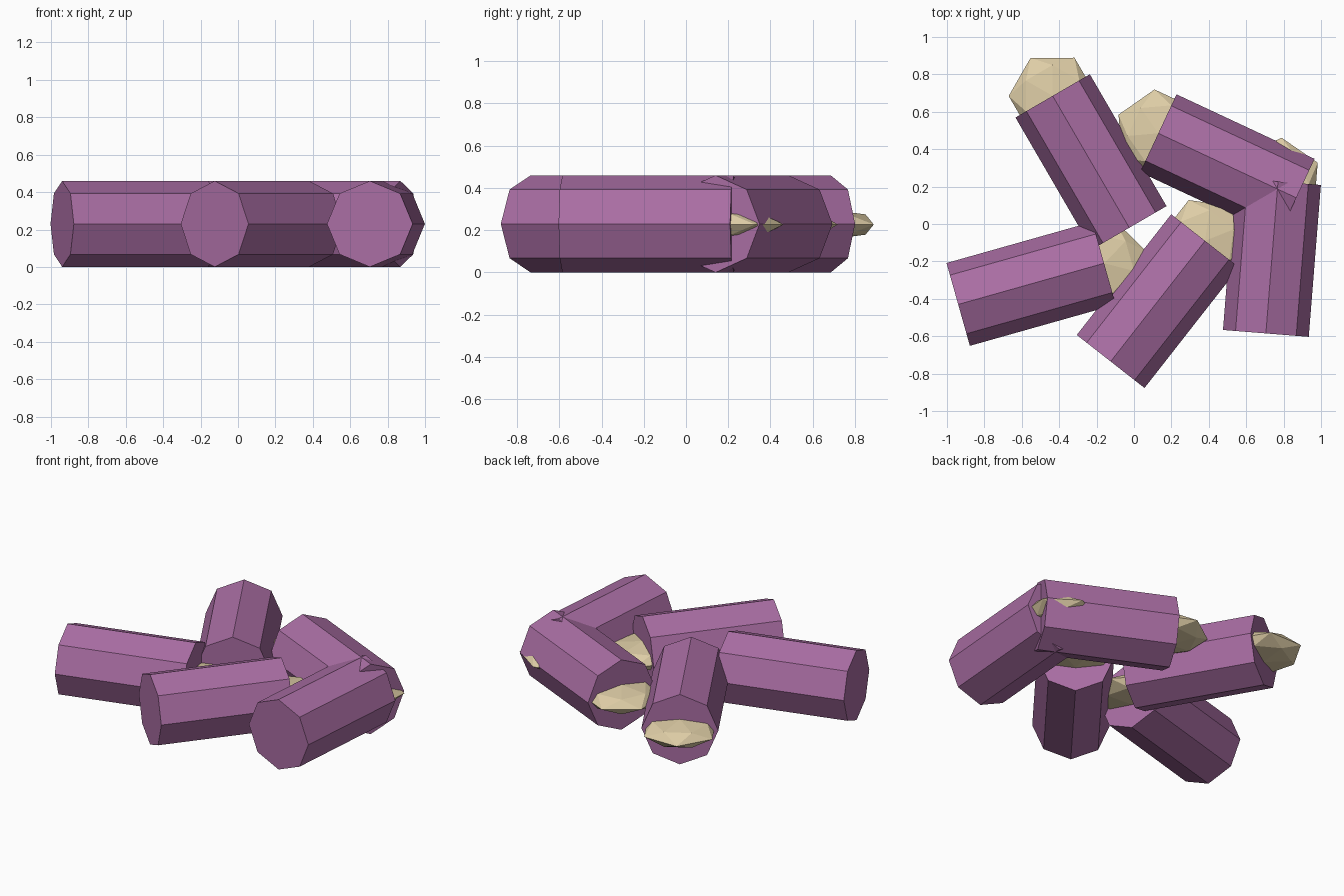
import bpy, bmesh
from math import sin, cos, pi, atan2, hypot
from mathutils import Matrix

if "Cube" in bpy.data.objects:
    bpy.data.objects.remove(bpy.data.objects["Cube"])

R = 0.23  # stick radius, also the height of every axis


def material(name, rgb):
    m = bpy.data.materials.new(name)
    m.diffuse_color = (*rgb, 1)
    m.use_nodes = True
    m.node_tree.nodes["Principled BSDF"].inputs["Base Color"].default_value = m.diffuse_color
    return m


purple = material("purple_paper", (0.40, 0.155, 0.37))
cream = material("cream_filling", (0.73, 0.61, 0.38))


def finish(name, bm, mat, matrix):
    bmesh.ops.recalc_face_normals(bm, faces=bm.faces)
    me = bpy.data.meshes.new(name)
    bm.to_mesh(me)
    bm.free()
    me.materials.append(mat)
    ob = bpy.data.objects.new(name, me)
    ob.matrix_world = matrix
    bpy.context.collection.objects.link(ob)


def stick(name, a, b):
    # Eight-sided closed tube lying from plain end a to filled end b
    length = hypot(b[0] - a[0], b[1] - a[1])
    turn = Matrix.Rotation(atan2(b[1] - a[1], b[0] - a[0]), 4, 'Z')
    bm = bmesh.new()
    rings = [[bm.verts.new((x, R * cos(i * pi / 4), R * sin(i * pi / 4)))
              for i in range(8)] for x in (0, length)]
    for i in range(8):
        j = (i + 1) % 8
        bm.faces.new((rings[0][i], rings[0][j], rings[1][j], rings[1][i]))
    for r in rings:
        bm.faces.new(r)
    finish(name + "_tube", bm, purple, Matrix.Translation((*a, R)) @ turn)

    # Flattened faceted lump half sunk in the filled end
    bm = bmesh.new()
    for radius, z, phase in ((0.235, 0, 0), (0.165, 0.048, pi / 6), (0.165, -0.048, pi / 6)):
        for i in range(6):
            t = phase + i * pi / 3
            bm.verts.new((radius * cos(t), radius * sin(t), z))
    for z in (0.07, -0.07):
        bm.verts.new((0, 0, z))
    bmesh.ops.convex_hull(bm, input=bm.verts)
    finish(name + "_filling", bm, cream, Matrix.Translation((*b, R - 0.003)) @ turn)


# Five sticks scattered on the ground
stick("left_stick", (-0.94, -0.43), (-0.16, -0.21))
stick("back_left_stick", (-0.025, -0.02), (-0.435, 0.685))
stick("front_stick", (-0.125, -0.735), (0.38, -0.09))
stick("right_stick", (0.705, -0.585), (0.77, 0.227))
stick("back_right_stick", (0.868, 0.14), (0.13, 0.485))
